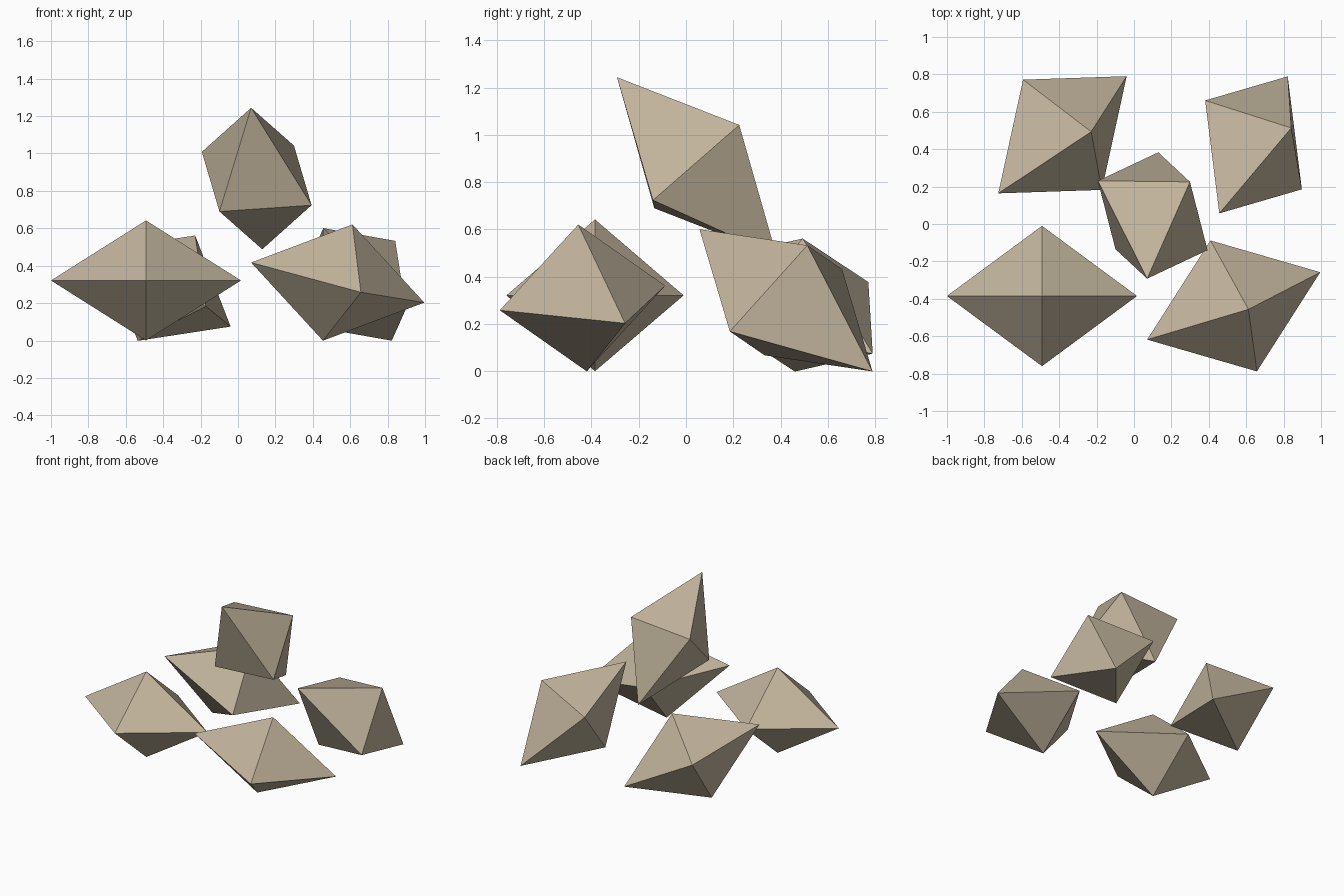
import bpy, bmesh
from mathutils import Vector, Matrix

if "Cube" in bpy.data.objects:
    bpy.data.objects.remove(bpy.data.objects["Cube"])

# half lengths of every octahedron: long, middle, short axis
LONG, MID, SHORT = 0.508, 0.375, 0.321

stone = bpy.data.materials.new("brown_stone")
stone.diffuse_color = (0.53, 0.45, 0.33, 1)
stone.use_nodes = True
stone.node_tree.nodes["Principled BSDF"].inputs["Base Color"].default_value = stone.diffuse_color


def octahedron(name, centre, long_dir, short_dir):
    """Stretched octahedron turned so its axes follow the given directions."""
    x = Vector(long_dir).normalized()
    y = Vector(short_dir).cross(x).normalized()
    z = x.cross(y)
    turn = Matrix((x, y, z)).transposed()
    bm = bmesh.new()
    ring = [bm.verts.new(turn @ Vector(p)) for p in
            ((LONG, 0, 0), (0, MID, 0), (-LONG, 0, 0), (0, -MID, 0))]
    top, bottom = (bm.verts.new(turn @ Vector((0, 0, s * SHORT))) for s in (1, -1))
    for i in range(4):
        p, q = ring[i], ring[(i + 1) % 4]
        bm.faces.new((p, q, top))
        bm.faces.new((q, p, bottom))
    bmesh.ops.recalc_face_normals(bm, faces=bm.faces)
    mesh = bpy.data.meshes.new(name)
    bm.to_mesh(mesh)
    bm.free()
    mesh.materials.append(stone)
    obj = bpy.data.objects.new(name, mesh)
    obj.location = centre
    bpy.context.collection.objects.link(obj)
    return obj


# four stones lying on the ground
octahedron("stone_front_left", (-0.492, -0.385, 0.321), (1, 0, 0), (0, 0, 1))
octahedron("stone_front_right", (0.533, -0.438, 0.31),
           (0.4625, 0.18, -0.107), (0.0775, -0.0185, 0.31))
octahedron("stone_back_left", (-0.3825, 0.477, 0.28),
           (0.3425, 0.3125, -0.205), (0.1575, 0.02, 0.28))
octahedron("stone_back_right", (0.639, 0.423, 0.30),
           (0.1825, 0.365, -0.30), (0.2025, 0.09, 0.235))

# stone on top of the pile
octahedron("stone_top", (0.1, 0.0455, 0.866),
           (-0.03, -0.3395, 0.38), (0.2, 0.18, 0.1775))
